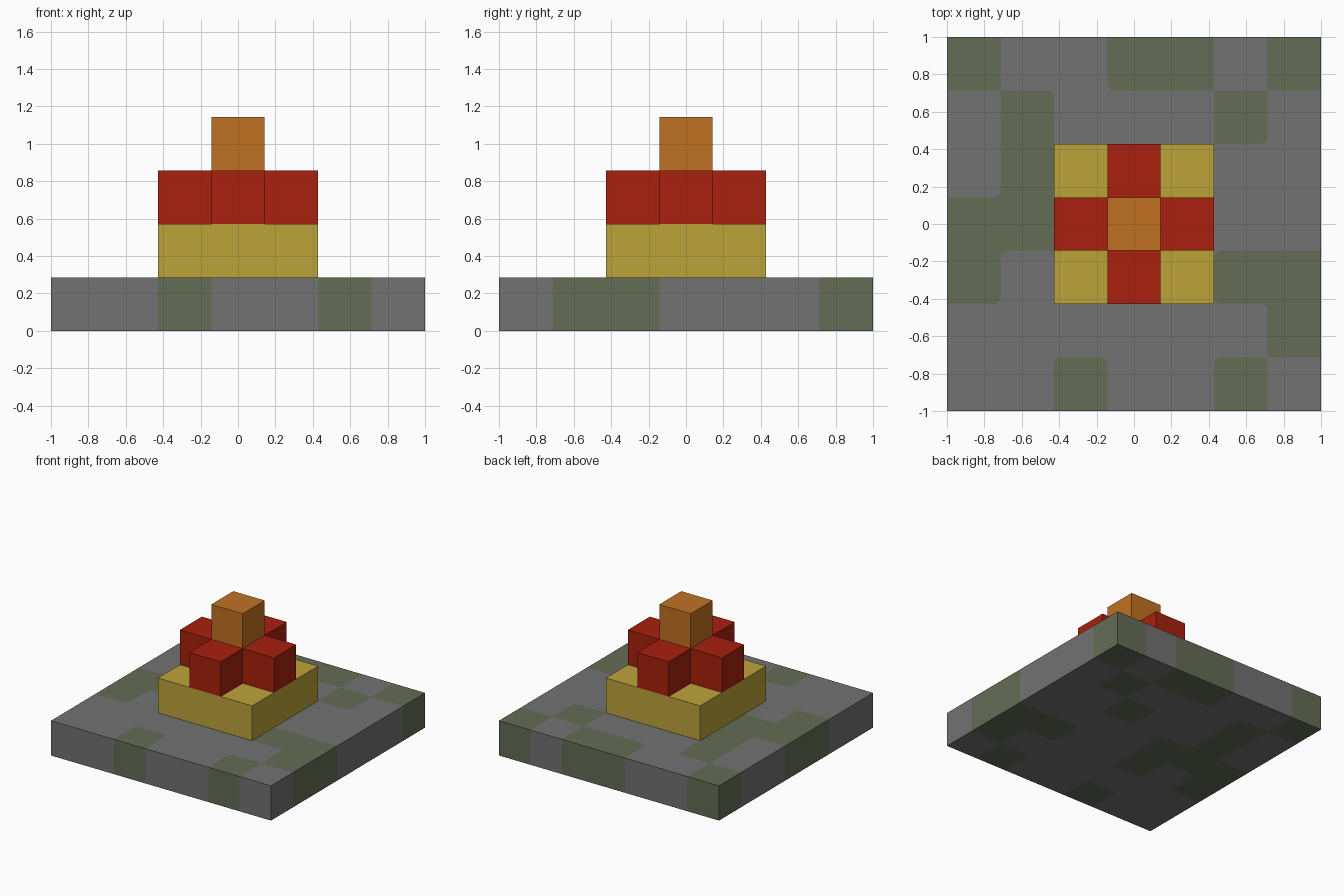
import bpy, bmesh, math

if "Cube" in bpy.data.objects:
    bpy.data.objects.remove(bpy.data.objects["Cube"], do_unlink=True)

UNIT = 2 / 7      # edge of one block
ROUND = 0.035     # corner radius of the moss patches


def material(name, rgb):
    mat = bpy.data.materials.new(name)
    mat.use_nodes = True
    mat.diffuse_color = (*rgb, 1)
    mat.node_tree.nodes["Principled BSDF"].inputs["Base Color"].default_value = (*rgb, 1)
    return mat


stone = material("stone grey", (0.168, 0.168, 0.168))
moss = material("moss green", (0.127, 0.15, 0.091))
yellow = material("mustard yellow", (0.515, 0.366, 0.042))
red = material("brick red", (0.392, 0.0144, 0.0044))
orange = material("warm orange", (0.527, 0.168, 0.016))


def finish(name, bm, mats):
    mesh = bpy.data.meshes.new(name)
    bm.to_mesh(mesh)
    bm.free()
    for mat in mats:
        mesh.materials.append(mat)
    obj = bpy.data.objects.new(name, mesh)
    bpy.context.collection.objects.link(obj)
    return obj


def prism(name, outline, level, mat):
    """Extrude an outline given in blocks up by one block."""
    bm = bmesh.new()
    face = bm.faces.new([bm.verts.new((x * UNIT, y * UNIT, level * UNIT)) for x, y in outline])
    top = bmesh.ops.extrude_face_region(bm, geom=[face], use_keep_orig=True)["geom"]
    verts = [v for v in top if isinstance(v, bmesh.types.BMVert)]
    bmesh.ops.translate(bm, verts=verts, vec=(0, 0, UNIT))
    bmesh.ops.recalc_face_normals(bm, faces=bm.faces)
    return finish(name, bm, [mat])


def square(half):
    return [(-half, -half), (half, -half), (half, half), (-half, half)]


# Stone floor: a seven by seven map of plain and mossy blocks, back row first
PATCHES = ["#..##.#",
           ".#...#.",
           ".#..#..",
           "###....",
           "#.#..##",
           "......#",
           "..#..#."]


def mossy(col, row):
    col, row = (min(max(i, 0), 6) for i in (col, row))
    return PATCHES[row][col] == "#"


bm = bmesh.new()


def add_face(points, is_moss):
    face = bm.faces.new([bm.verts.new((x, y, UNIT)) for x, y in points])
    face.normal_update()
    if face.normal.z < 0:
        face.normal_flip()
    face.material_index = int(is_moss)


for row in range(7):
    for col in range(7):
        cx, cy = (col - 3) * UNIT, (3 - row) * UNIT
        own = mossy(col, row)
        centre = []
        for sx, sy in square(1):
            x, y = cx + sx * UNIT / 2, cy + sy * UNIT / 2
            arc = []
            for i in range(5):
                a = i * math.pi / 8
                arc.append((x - sx * ROUND * (1 - math.cos(a)),
                            y - sy * ROUND * (1 - math.sin(a))))
            if sx * sy < 0:
                arc.reverse()
            # A corner takes the other colour where its three neighbours have it
            around = [mossy(col + sx, row), mossy(col, row - sy), mossy(col + sx, row - sy)]
            add_face(arc + [(x, y)], own if own in around else not own)
            centre += arc
        add_face(centre, own)
bmesh.ops.remove_doubles(bm, verts=bm.verts, dist=0.0005)
floor = finish("stone_floor", bm, [stone, moss])
thick = floor.modifiers.new("thickness", 'SOLIDIFY')
thick.thickness = UNIT
thick.offset = -1

# Stacked pyramid: square step, cross of blocks, single block on top
prism("yellow_step", square(1.5), 1, yellow)
cross = []
for dx, dy in [(1, 0), (0, 1), (-1, 0), (0, -1)]:
    for out, side in [(1.5, -0.5), (1.5, 0.5), (0.5, 0.5)]:
        cross.append((dx * out - dy * side, dy * out + dx * side))
prism("red_cross", cross, 2, red)
prism("orange_top_block", square(0.5), 3, orange)
